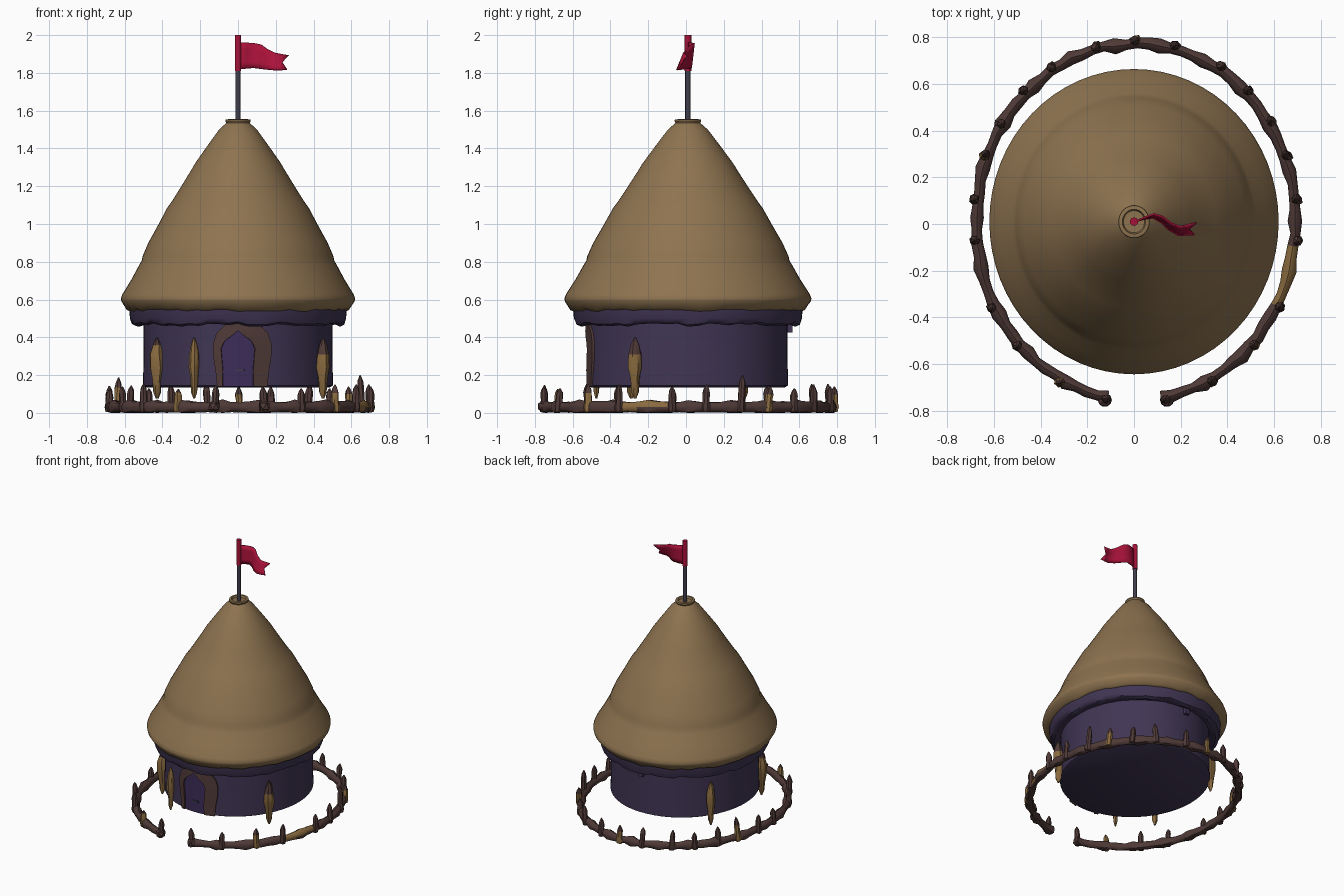
import bpy, bmesh, math, random
from math import sin, cos, pi, radians
from mathutils import Matrix, Vector

random.seed(4)
cube = bpy.data.objects.get("Cube")
if cube:
    bpy.data.objects.remove(cube, do_unlink=True)

YC = 0.01            # hut centre in y
SY = 1.055           # hut is slightly longer front to back


def material(name, rgb):
    m = bpy.data.materials.new(name)
    m.use_nodes = True
    m.diffuse_color = (*rgb, 1)
    m.node_tree.nodes["Principled BSDF"].inputs["Base Color"].default_value = (*rgb, 1)
    return m


THATCH = material("thatch tan", (0.27, 0.172, 0.08))
WALL = material("wall purple", (0.052, 0.036, 0.088))
DOOR = material("door purple", (0.045, 0.026, 0.1))
WOOD = material("dark wood", (0.078, 0.042, 0.038))
BARE = material("bare wood", (0.25, 0.145, 0.05))
POLE = material("slate pole", (0.052, 0.048, 0.07))
RED = material("flag red", (0.4, 0.006, 0.042))


def finish(bm, name, mats, angle=40):
    bmesh.ops.recalc_face_normals(bm, faces=bm.faces)
    me = bpy.data.meshes.new(name)
    bm.to_mesh(me)
    bm.free()
    for m in mats:
        me.materials.append(m)
    ob = bpy.data.objects.new(name, me)
    bpy.context.collection.objects.link(ob)
    bpy.ops.object.select_all(action='DESELECT')
    ob.select_set(True)
    bpy.context.view_layer.objects.active = ob
    bpy.ops.object.shade_smooth_by_angle(angle=radians(angle))
    return ob


def skin(bm, rings, closed=False):
    """Bridge a list of equal vertex rings, capping the ends."""
    n = len(rings[0])
    faces = []
    pairs = list(zip(rings, rings[1:])) + ([(rings[-1], rings[0])] if closed else [])
    for a, b in pairs:
        for i in range(n):
            j = (i + 1) % n
            faces.append(bm.faces.new((a[i], a[j], b[j], b[i])))
    if not closed:
        faces += [bm.faces.new(rings[0]), bm.faces.new(rings[-1])]
    return faces


def lathe(name, profile, mat, sides=64, ragged=(), amount=0.0):
    """Turn a (radius, height) profile around the hut axis; ragged rows wobble."""
    bm = bmesh.new()
    wobble = [random.uniform(-amount, amount) for _ in range(sides)]
    rings = []
    for k, (r, z) in enumerate(profile):
        ring = []
        for i in range(sides):
            a = 2 * pi * i / sides
            dz = wobble[i] if k in ragged else 0
            ring.append(bm.verts.new((r * sin(a), YC - SY * r * cos(a), z + dz)))
        rings.append(ring)
    skin(bm, rings)
    return finish(bm, name, [mat])


def stake(name, profile, base, mats, lean=0.0, sides=7, bark_above=None):
    """Rough whittled stake, optionally with dark wood above a height."""
    bm = bmesh.new()
    turn = Matrix.Rotation(random.uniform(0, 6), 3, 'Z')
    tilt = Matrix.Rotation(lean, 3, 'X')
    rings = []
    for r, z in profile:
        rings.append([bm.verts.new(Vector(base) + turn @ (tilt @ Vector(
            (r * cos(2 * pi * i / sides) * random.uniform(.85, 1.15),
             r * sin(2 * pi * i / sides) * random.uniform(.85, 1.15), z))))
            for i in range(sides)])
    for f in skin(bm, rings):
        if bark_above and f.calc_center_median().z > bark_above:
            f.material_index = 1
    return finish(bm, name, mats, 35)


# Hut body
lathe("wall", [(.485, .135), (.503, .145), (.503, .17), (.499, .3), (.5, .55)], WALL)
lathe("eave_band", [(.49, .48), (.54, .465), (.562, .475), (.572, .5), (.576, .55), (.49, .56)],
      WALL, ragged=(1, 2), amount=.009)
lathe("roof", [(.48, .56), (.57, .54), (.59, .55), (.617, .59), (.62, .605), (.612, .628),
               (.565, .705), (.522, .785), (.51, .805), (.505, .83), (.475, .9), (.42, 1.0),
               (.375, 1.085), (.35, 1.12), (.3, 1.2), (.248, 1.285), (.228, 1.32),
               (.165, 1.41), (.1, 1.5), (.062, 1.535), (.067, 1.545), (.065, 1.553),
               (.05, 1.555), (.045, 1.54)], THATCH, ragged=(1, 2), amount=.006)

# Loose tab under the back of the band
bm = bmesh.new()
bmesh.ops.create_cube(bm, size=1, matrix=Matrix.Translation((-.01, .55, .455))
                      @ Matrix.Diagonal((.035, .025, .06, 1)))
finish(bm, "band_tab", [WALL])


def on_wall(x, z, off):
    a = math.asin(x / .5)
    return ((.5 + off) * sin(a), YC - (.5 * SY + off) * cos(a), z)


def mirrored(half, cx):
    """Closed arch path: left foot, over the tip, right foot."""
    left = [(cx - x, z) for x, z in half]
    return left + [(cx + x, z) for x, z in reversed(half[:-1])]


# Doorway: pointed arch frame with a door plate
inner = mirrored([(.08, .14), (.078, .22), (.084, .3), (.088, .34), (.07, .38), (.03, .41), (0, .435)], .0)
outer = mirrored([(.13, .14), (.138, .22), (.15, .3), (.15, .37), (.135, .42), (.09, .465), (0, .48)], .022)
bm = bmesh.new()
rings = []
for (xi, zi), (xo, zo) in zip(inner, outer):
    rings.append([bm.verts.new(on_wall(*p)) for p in
                  ((xi, zi, -.02), (xi, zi, .016), (xo, zo, .012), (xo, zo, -.02))])
skin(bm, rings)
finish(bm, "door_frame", [WOOD], 30)

bm = bmesh.new()
rows = len(inner) // 2
steps = 6
grid = []
for k in range(rows):
    (xa, z), (xb, _) = inner[k], inner[-1 - k]
    grid.append([bm.verts.new(on_wall(xa + (xb - xa) * i / steps, z, .005)) for i in range(steps + 1)])
for a, b in zip(grid, grid[1:]):
    for i in range(steps):
        bm.faces.new((a[i], a[i + 1], b[i + 1], b[i]))
tip = bm.verts.new(on_wall(*inner[rows], .005))
for i in range(steps):
    bm.faces.new((grid[-1][i], grid[-1][i + 1], tip))
finish(bm, "door", [DOOR])

bm = bmesh.new()
bmesh.ops.create_cube(bm, size=1, matrix=Matrix.Translation((.012, -.525, .225))
                      @ Matrix.Diagonal((.05, .009, .008, 1)))
finish(bm, "door_handle", [POLE])

# Pointed posts leaning on the wall
POST = [(.006, .075), (.02, .11), (.025, .18), (.036, .24), (.035, .31), (.022, .36), (.004, .4)]
for i, (x, y, w, bark) in enumerate([(-.43, -.29, 1, .37), (-.232, -.475, .75, None),
                                     (.45, -.27, 1, .32), (-.425, .31, .9, None)]):
    stake("wall_post_%d" % i, [(r * w, z) for r, z in POST], (x, y, 0), [BARE, WOOD],
          sides=8, bark_above=bark)


# Ground ring of rough logs, open at the front
def fence_point(a, out=0.0):
    return Vector((.008 + (.683 + out) * sin(a), YC - (.763 + out) * cos(a), 0))


bm = bmesh.new()
rings = []
start, end, count = radians(9), radians(350), 84
for k in range(count + 1):
    a = start + (end - start) * k / count
    r = random.uniform(.021, .027) + (.008 if k % 4 == 0 else 0)
    shift = random.uniform(-.005, .005)
    ring = []
    for i in range(8):
        t = 2 * pi * i / 8
        p = fence_point(a, shift + r * cos(t))
        ring.append(bm.verts.new((p.x, p.y, max(0, .03 + r * 1.2 * sin(t)))))
    rings.append(ring)
for f in skin(bm, rings):
    c = f.calc_center_median()
    # stripped bark on the left front stretch
    if c.x > .6 and -.36 < c.y < -.09 and c.z > .02:
        f.material_index = 1
finish(bm, "fence_ring", [WOOD, BARE], 45)

# Upright stakes around the ring: angle from the front in degrees, and height
right_side = [(11, .14), (28, .13), (47, .15), (62, .15), (84, .14), (97, .15), (111, .2),
              (123, .14), (136, .13), (149, .15), (166, .14)]
SPOTS = right_side + [(360 - a, h + random.uniform(-.02, .015)) for a, h in right_side] + [(180, .14)]
for i, (a, h) in enumerate(SPOTS):
    p = fence_point(radians(a), .012)
    prof = [(.02, .005), (.026, .03), (.019, .06), (.02, h * .7), (.015, h * .85), (.003, h)]
    bare = i % 5 == 2
    stake("fence_stake_%d" % i, prof, p, [BARE if bare else WOOD, WOOD],
          lean=random.uniform(-.12, .12), bark_above=.1 if bare else None)

# Log ends turned outward beside the opening
for side, a in (("left", 11), ("right", 349)):
    bm = bmesh.new()
    p = fence_point(radians(a), .015)
    bmesh.ops.create_icosphere(bm, subdivisions=1, radius=.034,
                               matrix=Matrix.Translation((p.x, p.y, .034)))
    finish(bm, "fence_end_" + side, [WOOD])


# Flag pole with red sleeve
def rod(name, r, z0, z1, mat):
    b = bmesh.new()
    bmesh.ops.create_cone(b, cap_ends=True, segments=10, radius1=r, radius2=r, depth=z1 - z0,
                          matrix=Matrix.Translation((0, YC, (z0 + z1) / 2)))
    finish(b, name, [mat])


rod("flag_pole", .014, 1.5, 1.99, POLE)
rod("flag_sleeve", .018, 1.81, 2.0, RED)

# Waving swallow-tailed flag: columns of (x, y, bottom, top)
COLS = [(0, 0, 1.82, 1.96), (.04, .015, 1.822, 1.96), (.08, .025, 1.826, 1.957),
        (.115, .01, 1.822, 1.95), (.15, -.02, 1.818, 1.925), (.19, -.04, 1.815, 1.905),
        (.225, -.035, 1.815, 1.898), (.26, -.03, 1.818, 1.892)]
bm = bmesh.new()
cols = []
for k, (x, y, lo, hi) in enumerate(COLS):
    col = []
    for j in range(5):
        t = j / 4
        notch = .03 * (1 - abs(2 * t - 1)) if k == len(COLS) - 1 else 0
        spread = (t - .5) * .05 * x / .26
        col.append(bm.verts.new((x - notch + .008 * t, YC + y + spread, lo + (hi - lo) * t)))
    cols.append(col)
for a, b in zip(cols, cols[1:]):
    for j in range(4):
        bm.faces.new((a[j], b[j], b[j + 1], a[j + 1]))
flag = finish(bm, "flag", [RED], 60)
thick = flag.modifiers.new("thickness", 'SOLIDIFY')
thick.thickness = .008
thick.offset = 0
